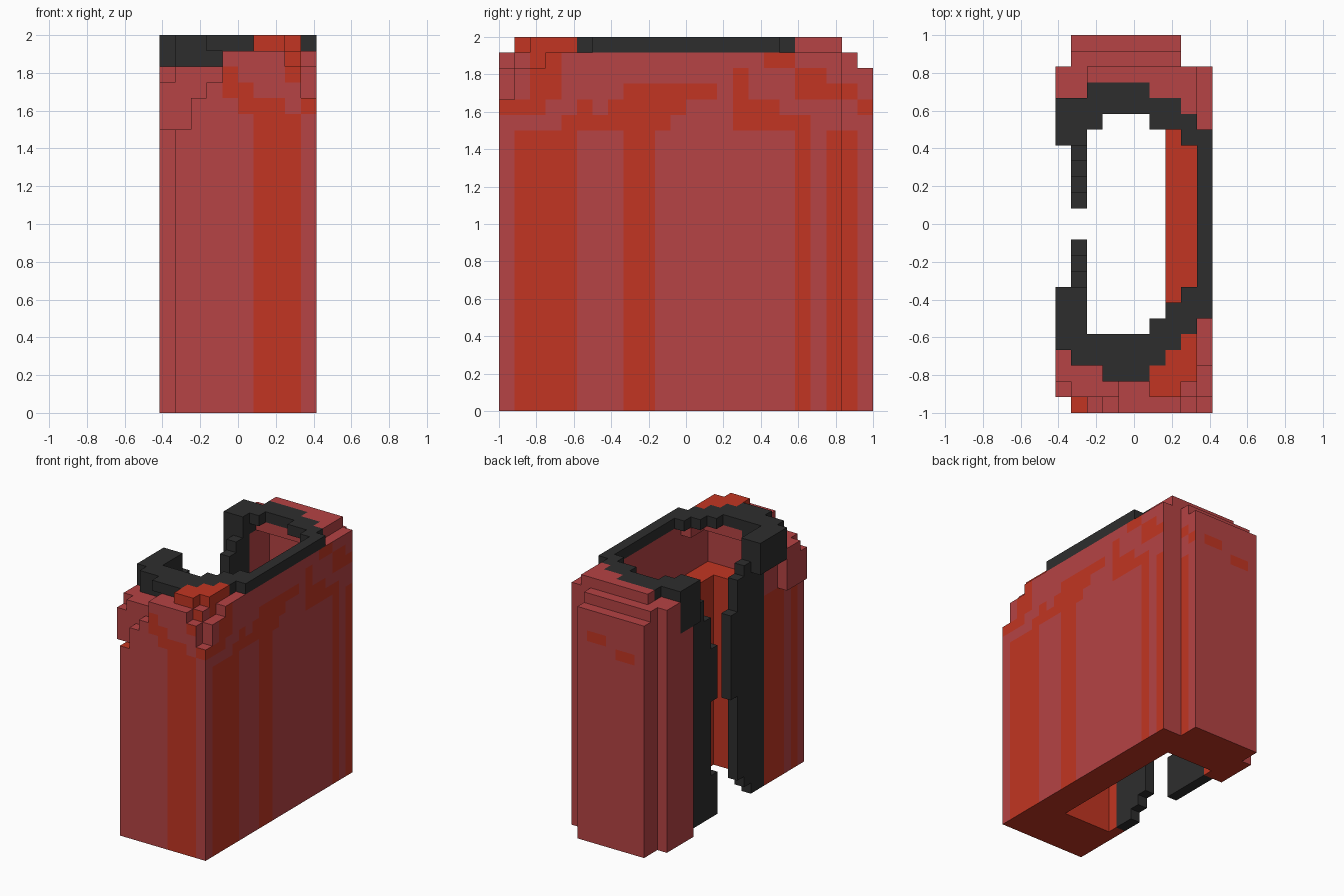
import bpy
import bmesh
from mathutils import Vector

if "Cube" in bpy.data.objects:
    bpy.data.objects.remove(bpy.data.objects["Cube"], do_unlink=True)

U = 1 / 12  # size of one block


def material(name, rgb):
    m = bpy.data.materials.new(name)
    m.use_nodes = True
    m.diffuse_color = (*rgb, 1)
    bsdf = m.node_tree.nodes["Principled BSDF"]
    bsdf.inputs["Base Color"].default_value = (*rgb, 1)
    bsdf.inputs["Roughness"].default_value = 0.8
    return m


MATS = [material("muted red", (0.465, 0.056, 0.058)),
        material("orange red", (0.54, 0.036, 0.016)),
        material("charcoal", (0.027, 0.027, 0.027))]
RED, ORANGE, BLACK = range(3)


def prism(name, pts, lo, hi, colour=RED, along_x=False, rules=None):
    """Extrude an outline given in blocks, upwards or along x, then paint it."""
    bm = bmesh.new()
    place = (lambda a, b: (lo, a, b)) if along_x else (lambda a, b: (a, b, lo))
    face = bm.faces.new([bm.verts.new(place(a, b)) for a, b in pts])
    new = bmesh.ops.extrude_face_region(bm, geom=[face])["geom"]
    step = Vector((hi - lo, 0, 0) if along_x else (0, 0, hi - lo))
    bmesh.ops.translate(bm, vec=step, verts=[v for v in new if isinstance(v, bmesh.types.BMVert)])
    bmesh.ops.recalc_face_normals(bm, faces=bm.faces)
    for f in bm.faces:
        f.material_index = colour
    if rules:
        rules(bm, lo, hi)
    bmesh.ops.scale(bm, vec=(U, U, U), verts=bm.verts)
    mesh = bpy.data.meshes.new(name)
    bm.to_mesh(mesh)
    bm.free()
    for m in MATS:
        mesh.materials.append(m)
    obj = bpy.data.objects.new(name, mesh)
    bpy.context.collection.objects.link(obj)
    return obj


# Painted patches on each outer side: start, end, bottom, top in blocks
RIGHT_LOW = [(-11, -7, 0, 18), (-4, -2, 0, 18), (7, 8, 0, 18), (9, 11, 0, 18)]
RIGHT_HIGH = [(-12, -9, 19, 20), (-10, -8, 20, 24), (-8, -1, 18, 19), (-7, -6, 19, 20),
              (-5, 0, 19, 20), (-4, 2, 20, 21), (3, 4, 18, 22), (4, 8, 18, 19),
              (4, 6, 19, 20), (7, 9, 20, 22), (5, 7, 22, 23), (9, 10, 20, 21),
              (11, 12, 19, 20), (10, 11, 20, 21)]
FRONT = [(1, 4, 0, 19), (0, 3, 19, 20), (-1, 1, 20, 21), (-1, 0, 21, 22),
         (4, 5, 19, 20), (3, 4, 21, 23)]
LEFT = [(-9, -6, 0, 18), (-11, -10, 0, 18)]
BACK = [(-3, -1, 18, 19), (0, 2, 19, 20)]


def paint(bm, lo, hi, axis, sign, limit, patches, colour):
    """Cut the faces on one outer side along each patch and colour the pieces."""
    other = 1 - axis

    def side():
        bm.normal_update()
        return [f for f in bm.faces if f.normal[axis] * sign > 0.5
                and f.calc_center_median()[axis] * sign > limit]

    for a0, a1, z0, z1 in patches:
        if z1 <= lo or z0 >= hi:
            continue
        for ax, value in ((other, a0), (other, a1), (2, z0), (2, z1)):
            faces = side()
            geom = set(faces)
            for f in faces:
                geom.update(f.edges)
                geom.update(f.verts)
            co, no = Vector((0, 0, 0)), Vector((0, 0, 0))
            co[ax], no[ax] = value, 1
            bmesh.ops.bisect_plane(bm, geom=list(geom), plane_co=co, plane_no=no)
        for f in side():
            c = f.calc_center_median()
            if a0 < c[other] < a1 and z0 < c.z < z1:
                f.material_index = colour


def shell_rules(bm, lo, hi):
    paint(bm, lo, hi, 0, 1, 2.5, RIGHT_LOW + RIGHT_HIGH, ORANGE)
    paint(bm, lo, hi, 1, -1, 10.5, FRONT, ORANGE)
    paint(bm, lo, hi, 0, -1, 3.5, LEFT, ORANGE)
    paint(bm, lo, hi, 0, -1, 4.5, [(6, 8, 20, 22)], BLACK)
    paint(bm, lo, hi, 1, 1, 10.5, BACK, ORANGE)


def lower_rules(bm, lo, hi):
    shell_rules(bm, lo, hi)
    for f in bm.faces:  # lining, underside and inner ledge
        c = f.calc_center_median()
        if abs(f.normal.z) > 0.5 or (-3.1 < c.x < 2.1 and abs(c.y) < 7.1):
            f.material_index = ORANGE


# Lower body: one constant cross-section, open on the left-hand wall (-x)
BACK_EDGE = [(5, 10), (3, 10), (3, 12), (-4, 12), (-4, 10), (-5, 10), (-5, 6), (-3, 6)]
prism("lower_body", [(-4, -6), (-4, -12), (5, -12)] + BACK_EDGE
      + [(-3, 7), (2, 7), (2, -7), (-3, -7), (-3, -6)], 0, 18, rules=lower_rules)

# Upper shell: thin stepped tiers with a wider cavity
CAVITY = [(-3, 9), (4, 9), (4, -9), (-3, -9), (-3, -6)]
SIDE = [(-4, -6), (-4, -8), (-5, -8)]
TIERS = [
    (18, 20, [(-5, -11), (-3, -11), (-3, -12), (5, -12)]),
    (20, 21, [(-5, -11), (-2, -11), (-2, -12), (4, -12), (4, -11), (5, -11)]),
    (21, 22, [(-5, -10), (-4, -10), (-4, -11), (-1, -11), (-1, -12), (4, -12),
              (4, -11), (5, -11)]),
]
for i, (z0, z1, front) in enumerate(TIERS):
    prism(f"shell_tier_{i + 1}", SIDE + front + BACK_EDGE + CAVITY, z0, z1, rules=shell_rules)

# Shoulder tier that closes in below the rim
prism("shoulder_tier", [(-1, -7), (-1, -12), (3, -12), (3, -11), (4, -11), (4, -9), (5, -9),
                        (5, 10), (3, 10), (3, 11), (-4, 11), (-4, 10), (-5, 10), (-5, 8),
                        (-3, 8), (-3, 7), (3, 7), (3, 6), (4, 6), (4, -5), (3, -5), (3, -7)],
      22, 23, rules=shell_rules)

# Top ridges outside the rim
prism("front_ridge", [(1, -11), (3, -11), (3, -10), (4, -10), (4, -7), (3, -7), (3, -8),
                      (2, -8), (2, -9), (1, -9)], 23, 24, ORANGE)
prism("back_ridge", [(-3, 9), (-3, 10), (4, 10), (4, 7), (3, 7), (3, 8), (1, 8), (1, 9)], 23, 24)

# Dark rim around the mouth
prism("rim", [(-5, -4), (-5, -8), (-4, -8), (-4, -9), (-2, -9), (-2, -10), (1, -10), (1, -9),
              (2, -9), (2, -8), (3, -8), (3, -7), (4, -7), (4, -6), (5, -6), (5, 6), (4, 6),
              (4, 7), (3, 7), (3, 8), (1, 8), (1, 9), (-3, 9), (-3, 8), (-5, 8), (-5, 5),
              (-3, 5), (-3, 6), (-2, 6), (-2, 7), (1, 7), (1, 6), (3, 6), (3, 5), (4, 5),
              (4, -4), (3, -4), (3, -5), (2, -5), (2, -6), (1, -6), (1, -7), (-3, -7),
              (-3, -4)], 23, 24, BLACK)
prism("rim_front_base", [(-5, -4), (-5, -8), (-4, -8), (-4, -9), (-1, -9), (-1, -7), (-3, -7),
                         (-3, -4)], 22, 23, BLACK)
prism("rim_front_tab", [(-5, -4), (-5, -8), (-4, -8), (-4, -4)], 21, 22, BLACK)
prism("rim_back_base", [(-5, 5), (-5, 8), (-3, 8), (-3, 5)], 22, 23, BLACK)
prism("rim_back_tab", [(-5, 5), (-5, 6), (-4, 6), (-4, 5)], 20, 22, BLACK)

# Ragged dark edges on both sides of the slit, profiled in y and z
prism("front_slit_edge", [(-6, 0), (-4, 0), (-4, 1), (-3, 1), (-3, 2), (-2, 2), (-2, 10),
                          (-1, 10), (-1, 18), (-2, 18), (-2, 21), (-3, 21), (-3, 22),
                          (-4, 22), (-4, 24), (-6, 24)], -4, -3, BLACK, along_x=True)
prism("back_slit_edge", [(6, 0), (1, 0), (1, 4), (2, 4), (2, 11), (1, 11), (1, 16), (2, 16),
                         (2, 19), (3, 19), (3, 21), (4, 21), (4, 22), (5, 22), (5, 24),
                         (6, 24)], -4, -3, BLACK, along_x=True)
